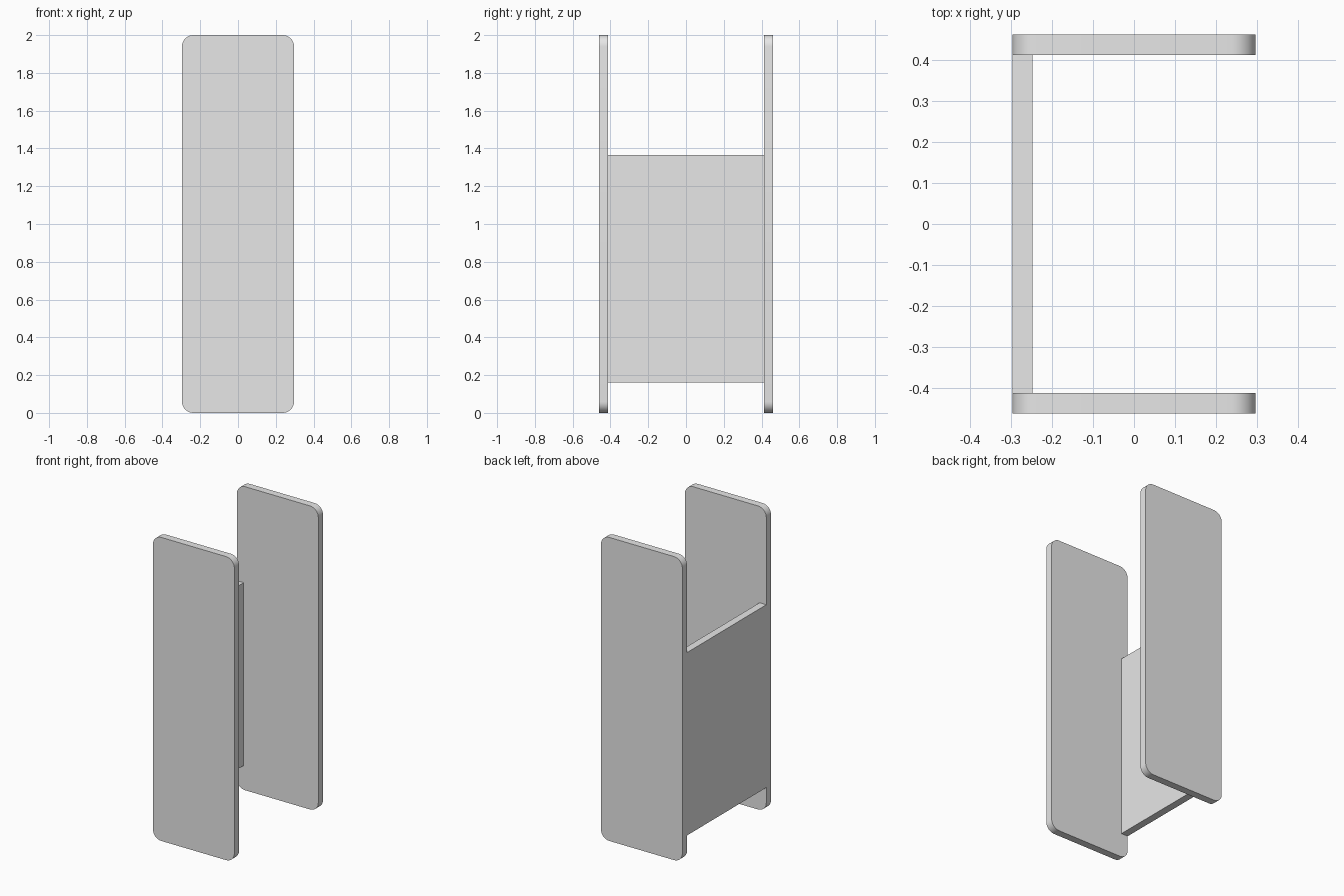
import bpy
import bmesh
from math import radians

if "Cube" in bpy.data.objects:
    bpy.data.objects.remove(bpy.data.objects["Cube"], do_unlink=True)

WIDTH, DEPTH, HEIGHT = 0.593, 0.923, 2.0
THICK = 0.049
CORNER = 0.06

grey = bpy.data.materials.new("light_grey")
grey.use_nodes = True
grey.diffuse_color = (0.8, 0.8, 0.8, 1)
grey.node_tree.nodes["Principled BSDF"].inputs["Base Color"].default_value = (0.8, 0.8, 0.8, 1)


def make_board(name, low, high, radius=0):
    """Box between two corners; radius rounds the edges that run along y."""
    bm = bmesh.new()
    bmesh.ops.create_cube(bm, size=1)
    for v in bm.verts:
        v.co = [high[i] if v.co[i] > 0 else low[i] for i in range(3)]
    if radius:
        edges = [e for e in bm.edges
                 if abs(e.verts[0].co.y - e.verts[1].co.y) > THICK / 2]
        bmesh.ops.bevel(bm, geom=edges, offset=radius, offset_type='OFFSET',
                        segments=8, profile=0.5, affect='EDGES')
    mesh = bpy.data.meshes.new(name)
    bm.to_mesh(mesh)
    bm.free()
    mesh.materials.append(grey)
    obj = bpy.data.objects.new(name, mesh)
    bpy.context.collection.objects.link(obj)
    bpy.ops.object.select_all(action='DESELECT')
    obj.select_set(True)
    bpy.context.view_layer.objects.active = obj
    bpy.ops.object.shade_smooth_by_angle(angle=radians(30))
    return obj


x, y = WIDTH / 2, DEPTH / 2
inner = y - THICK

# Two tall end boards with rounded corners
make_board("front_board", (-x, -y, 0), (x, -inner, HEIGHT), CORNER)
make_board("back_board", (-x, inner, 0), (x, y, HEIGHT), CORNER)

# Connecting panel, flush with the right edges of the boards
make_board("side_panel", (-x, -inner, 0.16), (-x + THICK, inner, 1.365))
